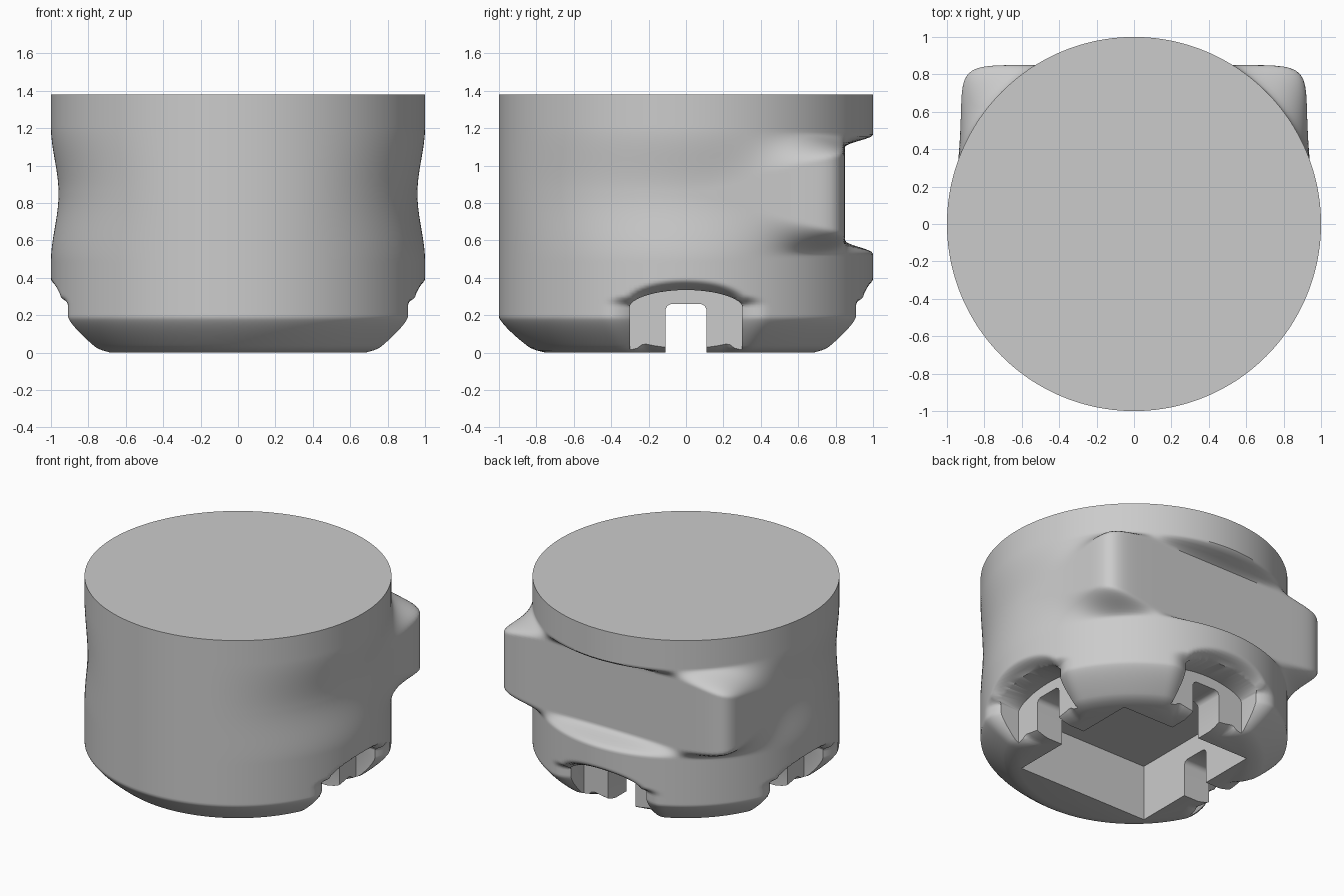
import bpy, bmesh, math

if "Cube" in bpy.data.objects:
    bpy.data.objects.remove(bpy.data.objects["Cube"], do_unlink=True)

HEIGHT = 1.38
SEGMENTS, ROWS = 240, 110

grey = bpy.data.materials.new("plain_grey")
grey.use_nodes = True
grey.diffuse_color = (0.6, 0.6, 0.6, 1)
grey.node_tree.nodes["Principled BSDF"].inputs["Base Color"].default_value = (0.6, 0.6, 0.6, 1)


def smooth(a, b, x):
    t = min(max((x - a) / (b - a), 0), 1)
    return t * t * (3 - 2 * t)


def arch_top(s):
    """Height of the notch arch at sideways offset s."""
    return 0.25 + 0.085 * max(0, 1 - (s / 0.3) ** 2) ** 0.6


def shell_radius(phi, z):
    """Body radius at angle phi from the back (+y) and height z."""
    a = abs(phi)
    # plain drum with a rounded chamfer at the bottom
    r = 1 - 0.2 * max(0, 1 - z / 0.19) ** 1.3 - 0.05 * max(0, 1 - z / 0.03) ** 2
    # flat visor band: rounded square section fading into the drum at the sides
    side = math.radians(90)
    if a < side:
        half = 0.925 + 0.035 * smooth(0.95, side, a)
        band = ((math.cos(a) / 0.85) ** 14 + (math.sin(a) / half) ** 14) ** (-1 / 14)
    else:
        band = 0.96 + 0.04 * smooth(side, 2.8, a)
    soft = smooth(0.5, 1.6, a)
    up = smooth(0.53 - 0.04 * soft, 0.60 + 0.24 * soft, z)
    down = 1 - smooth(1.10 - 0.24 * soft, 1.165 + 0.04 * soft, z)
    r += (band - r) * up * down
    # flared lips around the three notches
    for centre in (-side, 0, side):
        if abs(phi - centre) < 0.8:
            s = abs(math.sin(phi - centre))
            q = math.hypot(max(s - 0.3, 0) / 0.14, max(z - arch_top(s), 0) / 0.06)
            r -= 0.1 * max(0, 1 - q) ** 2
    return r


def make_object(name, bm):
    bmesh.ops.recalc_face_normals(bm, faces=bm.faces)
    mesh = bpy.data.meshes.new(name)
    bm.to_mesh(mesh)
    bm.free()
    obj = bpy.data.objects.new(name, mesh)
    bpy.context.collection.objects.link(obj)
    return obj


def make_body():
    bm = bmesh.new()
    rings = []
    for j in range(ROWS + 1):
        z = HEIGHT * j / ROWS
        ring = []
        for i in range(SEGMENTS):
            phi = 2 * math.pi * i / SEGMENTS - math.pi
            r = shell_radius(phi, z)
            ring.append(bm.verts.new((r * math.sin(phi), r * math.cos(phi), z)))
        rings.append(ring)
    for low, high in zip(rings, rings[1:]):
        for i in range(SEGMENTS):
            k = (i + 1) % SEGMENTS
            bm.faces.new((low[i], low[k], high[k], high[i]))
    bm.faces.new(rings[0])
    bm.faces.new(rings[-1])
    return make_object("body", bm)


def prism_cutter(name, outline, near, far, angle):
    """Extrude an (s, z) outline radially from near to far, turned about z."""
    bm = bmesh.new()
    face = bm.faces.new([bm.verts.new((s, near, z)) for s, z in outline])
    out = bmesh.ops.extrude_face_region(bm, geom=[face])["geom"]
    moved = [v for v in out if isinstance(v, bmesh.types.BMVert)]
    bmesh.ops.translate(bm, verts=moved, vec=(0, far - near, 0))
    obj = make_object(name, bm)
    obj.rotation_euler.z = angle
    obj.hide_render = True
    return obj


body = make_body()

# square socket underneath
square = [(-0.52, -0.1), (0.52, -0.1), (0.52, 0.4), (-0.52, 0.4)]
cutters = [prism_cutter("socket_cutter", square, -0.52, 0.52, 0)]

# arched notch and narrow slot on the back and both sides
steps = [0.3 * math.cos(math.pi * i / 24) for i in range(25)]
arch = [(-0.3, -0.1), (0.3, -0.1)] + [(s, arch_top(s)) for s in steps]
slot = [(-0.11, -0.1), (0.11, -0.1), (0.11, 0.23), (0.1, 0.25), (0.08, 0.26),
        (-0.08, 0.26), (-0.1, 0.25), (-0.11, 0.23)]
for turn in (-1, 0, 1):
    angle = turn * math.pi / 2
    cutters.append(prism_cutter("notch_cutter", arch, 0.73, 1.3, angle))
    cutters.append(prism_cutter("slot_cutter", slot, 0.4, 0.9, angle))

for cutter in cutters:
    mod = body.modifiers.new(cutter.name, "BOOLEAN")
    mod.operation = "DIFFERENCE"
    mod.solver = "MANIFOLD"
    mod.object = cutter

bpy.context.view_layer.update()
cut_mesh = bpy.data.meshes.new_from_object(
    body.evaluated_get(bpy.context.evaluated_depsgraph_get()))
body.modifiers.clear()
body.data = cut_mesh
for cutter in cutters:
    bpy.data.objects.remove(cutter, do_unlink=True)

body.data.materials.clear()
body.data.materials.append(grey)
bpy.ops.object.select_all(action="DESELECT")
body.select_set(True)
bpy.context.view_layer.objects.active = body
bpy.ops.object.shade_smooth_by_angle(angle=math.radians(38))
